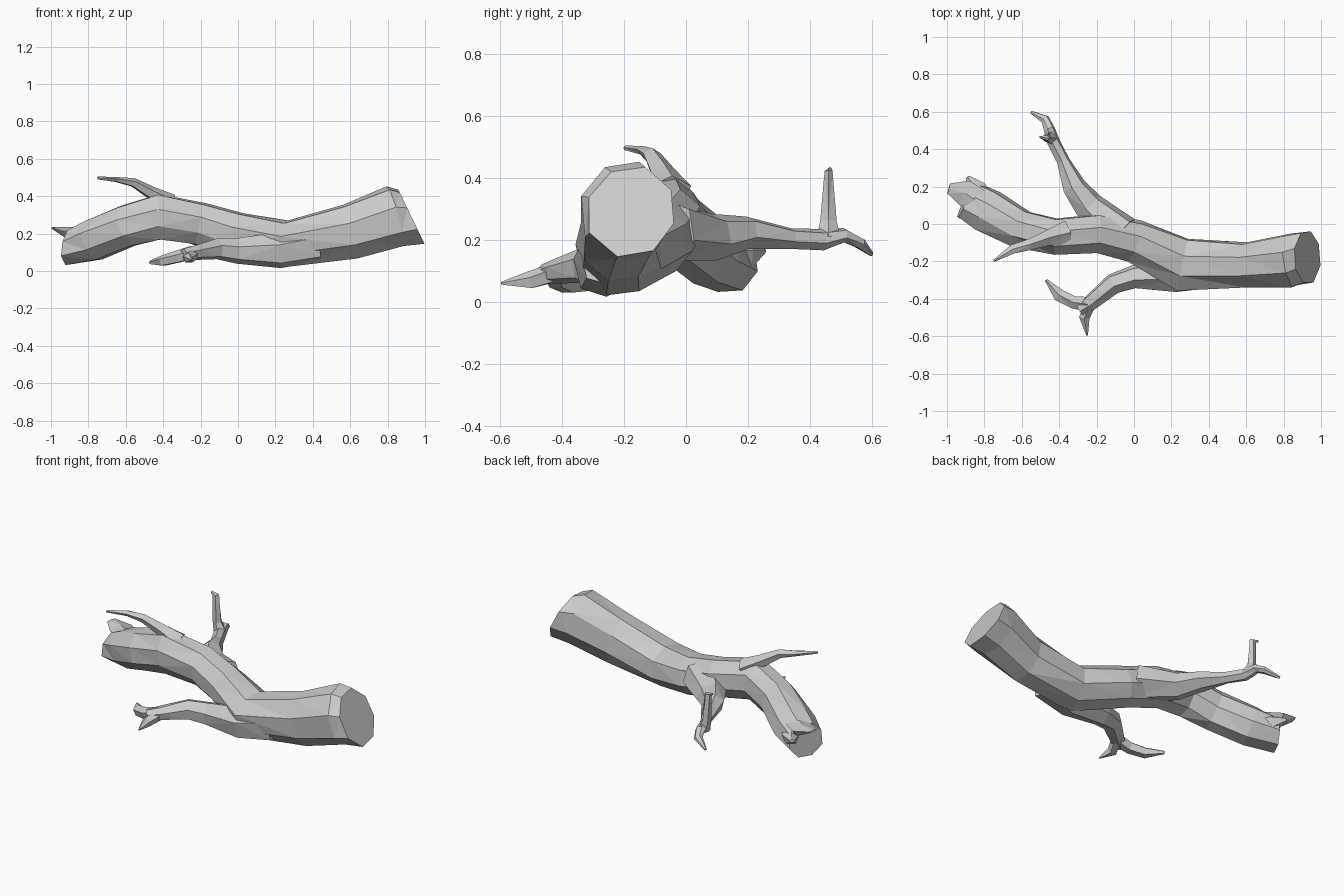
import bpy, bmesh, math, random
from mathutils import Vector

random.seed(4)


def limb(name, rows, sides=7, jitter=0.06, start_dir=None, end_dir=None, spin=0.3):
    """Faceted tube; each row is x, y, z, half width, half height."""
    bm = bmesh.new()
    pts = [Vector(r[:3]) for r in rows]
    rings = []
    for i, r in enumerate(rows):
        t = pts[min(i + 1, len(pts) - 1)] - pts[max(i - 1, 0)]
        if i == 0 and start_dir:
            t = Vector(start_dir)
        if i == len(rows) - 1 and end_dir:
            t = Vector(end_dir)
        t.normalize()
        ref = Vector((0, 0, 1)) if abs(t.z) < 0.85 else Vector((1, 0, 0))
        side = ref.cross(t).normalized()
        up = t.cross(side)
        ring = []
        for k in range(sides):
            a = 2 * math.pi * k / sides + spin
            j = 1 + random.uniform(-jitter, jitter)
            ring.append(bm.verts.new(pts[i] + (side * math.cos(a) * r[3] + up * math.sin(a) * r[4]) * j))
        rings.append(ring)
    for a, b in zip(rings, rings[1:]):
        for k in range(sides):
            n = (k + 1) % sides
            bm.faces.new((a[k], a[n], b[n], b[k]))
    bm.faces.new(rings[0][::-1])
    bm.faces.new(rings[-1])
    bmesh.ops.triangulate(bm, faces=bm.faces[:])
    bmesh.ops.recalc_face_normals(bm, faces=bm.faces[:])
    me = bpy.data.meshes.new(name)
    bm.to_mesh(me)
    bm.free()
    ob = bpy.data.objects.new(name, me)
    bpy.context.collection.objects.link(ob)
    return ob


# Main log: thick sawn end on the right, arching to the broken end on the left
limb("main_log", [
    (0.925, -0.175, 0.295, 0.15, 0.165),
    (0.84, -0.19, 0.29, 0.15, 0.175),
    (0.60, -0.215, 0.21, 0.125, 0.15),
    (0.26, -0.215, 0.145, 0.145, 0.13),
    (0.00, -0.09, 0.20, 0.115, 0.115),
    (-0.20, -0.05, 0.255, 0.11, 0.115),
    (-0.42, -0.07, 0.295, 0.105, 0.125),
    (-0.60, -0.03, 0.24, 0.11, 0.12),
    (-0.78, 0.07, 0.165, 0.12, 0.12),
    (-0.90, 0.13, 0.13, 0.11, 0.10),
], sides=8, start_dir=(-0.87, 0, -0.42), end_dir=(-0.9, 0.4, 0.1))

# Splinters around the broken end
limb("broken_end_splinter", [(-0.82, 0.11, 0.20, 0.07, 0.04), (-0.91, 0.17, 0.205, 0.07, 0.03),
                             (-0.99, 0.19, 0.23, 0.03, 0.006)], sides=5)
limb("broken_end_side_splinter", [(-0.78, 0.10, 0.14, 0.05, 0.06), (-0.84, 0.19, 0.15, 0.05, 0.05),
                                  (-0.89, 0.25, 0.165, 0.015, 0.01)], sides=5)

# Front limb and its forked tip
limb("front_limb", [
    (0.42, -0.25, 0.15, 0.10, 0.11),
    (0.22, -0.275, 0.11, 0.09, 0.10),
    (0.00, -0.285, 0.11, 0.065, 0.07),
    (-0.11, -0.32, 0.12, 0.06, 0.06),
    (-0.23, -0.42, 0.10, 0.045, 0.04),
    (-0.29, -0.46, 0.09, 0.03, 0.03),
], sides=6)
limb("front_inner_twig", [(-0.24, -0.43, 0.10, 0.04, 0.035), (-0.32, -0.42, 0.075, 0.035, 0.035),
                          (-0.40, -0.38, 0.055, 0.035, 0.03), (-0.47, -0.30, 0.045, 0.008, 0.01)], sides=5)
limb("front_outer_twig", [(-0.22, -0.40, 0.10, 0.03, 0.035), (-0.265, -0.50, 0.07, 0.03, 0.03),
                          (-0.25, -0.597, 0.06, 0.004, 0.005)], sides=5)

# Back limb and its forked tip
limb("back_limb", [
    (-0.08, -0.06, 0.23, 0.12, 0.10),
    (-0.24, 0.09, 0.21, 0.085, 0.075),
    (-0.32, 0.20, 0.225, 0.065, 0.055),
    (-0.38, 0.34, 0.205, 0.035, 0.035),
    (-0.43, 0.44, 0.20, 0.035, 0.035),
    (-0.455, 0.51, 0.215, 0.03, 0.025),
    (-0.475, 0.56, 0.19, 0.025, 0.018),
    (-0.55, 0.598, 0.155, 0.008, 0.008),
], sides=6)
limb("back_upright_twig", [(-0.44, 0.46, 0.20, 0.04, 0.04), (-0.46, 0.46, 0.26, 0.028, 0.025),
                           (-0.47, 0.46, 0.42, 0.014, 0.022), (-0.505, 0.465, 0.43, 0.006, 0.006)], sides=5)

# Twig on top of the arch
limb("top_twig", [(-0.36, -0.05, 0.36, 0.07, 0.05), (-0.46, -0.075, 0.415, 0.045, 0.035),
                  (-0.56, -0.11, 0.472, 0.03, 0.025), (-0.65, -0.135, 0.488, 0.025, 0.015),
                  (-0.75, -0.197, 0.497, 0.006, 0.008)], sides=5)
